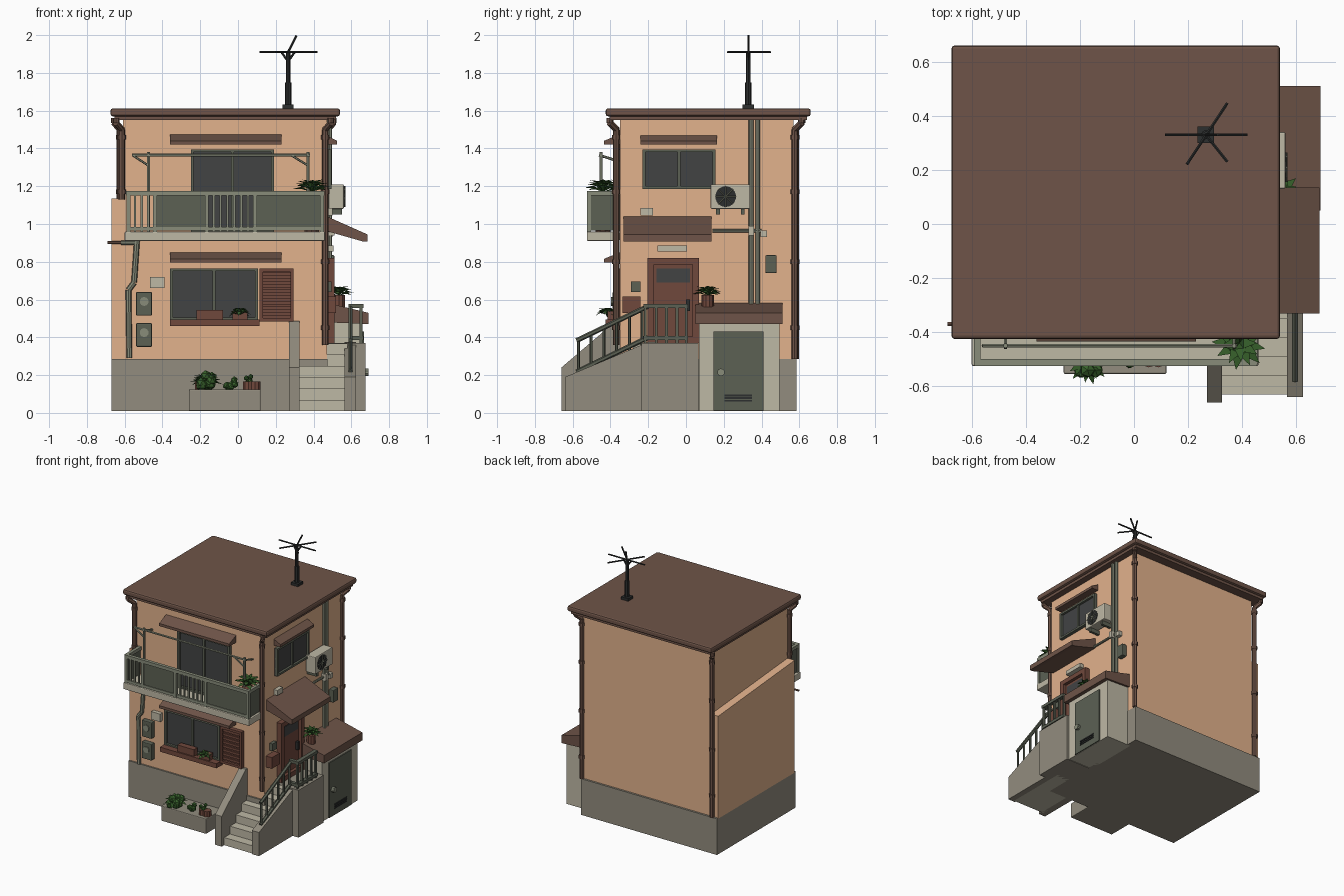
import bpy, bmesh, math, random
from mathutils import Vector, Matrix

if "Cube" in bpy.data.objects:
    bpy.data.objects.remove(bpy.data.objects["Cube"])
random.seed(4)

def material(name, r, g, b):
    m = bpy.data.materials.new(name)
    lin = [((c / 255 + 0.055) / 1.055) ** 2.4 for c in (r, g, b)]
    m.diffuse_color = (*lin, 1)
    m.use_nodes = True
    m.node_tree.nodes["Principled BSDF"].inputs["Base Color"].default_value = m.diffuse_color
    return m

WALL = material("peach plaster", 226, 178, 140)
BASE = material("grey concrete", 146, 140, 126)
PALE = material("pale concrete", 190, 184, 165)
ROOF = material("roof brown", 110, 84, 72)
WOOD = material("wood brown", 112, 72, 60)
METAL = material("green grey metal", 92, 97, 84)
PIPE = material("pale green grey", 136, 140, 122)
GLASS = material("dark glass", 66, 67, 68)
LEAF = material("leaf green", 56, 98, 44)
DARK = material("antenna black", 44, 46, 46)
FY, RX = -0.35, 0.47                      # front and right wall planes

def rod(bm, p, q, r, n=8):
    p, q = Vector(p), Vector(q)
    rot = (q - p).to_track_quat('Z', 'Y').to_matrix().to_4x4()
    bmesh.ops.create_cone(bm, cap_ends=True, segments=n, radius1=r, radius2=r, depth=(q - p).length,
                          matrix=Matrix.Translation((p + q) / 2) @ rot)

def prism(bm, axis, a0, a1, profile):
    # profile is (y,z) when extruded along x, (x,z) along y
    put = (lambda u, v: (a0, u, v)) if axis == 'x' else (lambda u, v: (u, a0, v))
    f = bm.faces.new([bm.verts.new(put(u, v)) for u, v in profile])
    ext = bmesh.ops.extrude_face_region(bm, geom=[f])
    d = Vector((a1 - a0, 0, 0)) if axis == 'x' else Vector((0, a1 - a0, 0))
    bmesh.ops.translate(bm, vec=d, verts=[g for g in ext['geom'] if isinstance(g, bmesh.types.BMVert)])

def part(name, mat, boxes=(), rods=(), prisms=(), bevel=0):
    bm = bmesh.new()
    for x0, x1, y0, y1, z0, z1 in boxes:
        m = Matrix.Translation(((x0 + x1) / 2, (y0 + y1) / 2, (z0 + z1) / 2))
        bmesh.ops.create_cube(bm, size=1, matrix=m @ Matrix.Diagonal((x1 - x0, y1 - y0, z1 - z0, 1)))
    for r in rods:
        rod(bm, *r)
    for p in prisms:
        prism(bm, *p)
    bmesh.ops.recalc_face_normals(bm, faces=bm.faces)
    return finish(name, mat, bm, bevel)

def finish(name, mat, bm, bevel=0):
    me = bpy.data.meshes.new(name)
    bm.to_mesh(me)
    bm.free()
    me.materials.append(mat)
    ob = bpy.data.objects.new(name, me)
    bpy.context.collection.objects.link(ob)
    if bevel:
        mod = ob.modifiers.new("bevel", 'BEVEL')
        mod.width, mod.segments = bevel, 2
    return ob

def on(face, a0, a1, d0, d1, z0, z1):
    # box on a wall: a runs along it, d sticks out of it
    return (a0, a1, FY - d1, FY - d0, z0, z1) if face == 'front' else (RX + d0, RX + d1, a0, a1, z0, z1)

def path(pts, r, n=8):
    return [(p, q, r, n) for p, q in zip(pts, pts[1:])]

def frame(face, a0, a1, z0, z1, w, d):
    return [on(face, a0, a1, 0, d, z1 - w, z1), on(face, a0, a1, 0, d, z0, z0 + w),
            on(face, a0, a0 + w, 0, d, z0, z1), on(face, a1 - w, a1, 0, d, z0, z1)]

def window(name, face, a0, a1, z0, z1):
    mid = (a0 + a1) / 2
    part(name + "_glass", GLASS, [on(face, a0, a1, 0, 0.008, z0, z1)])
    part(name + "_frame", METAL, frame(face, a0, a1, z0, z1, 0.015, 0.025) +
         [on(face, mid - 0.008, mid + 0.008, 0, 0.02, z0, z1)])

def plant(name, x, y, z, r, n=16, droop=0.4):
    bm = bmesh.new()
    for i in range(n):
        a, tilt = i * 2.4, 0.25 + 1.0 * (i / n)
        d, s = Vector((math.cos(a), math.sin(a), 0)), Vector((-math.sin(a), math.cos(a), 0))
        c = Vector((x, y, z))
        m = c + r * 0.6 * (d * math.sin(tilt) + Vector((0, 0, math.cos(tilt))))
        t = m + r * 0.5 * (d + Vector((0, 0, 0.3 - droop * tilt)))
        v = [bm.verts.new(p) for p in (c, m - s * r * 0.2, t, m + s * r * 0.2, m - Vector((0, 0, r * 0.12)))]
        for f in ((0, 1, 4), (1, 2, 4), (2, 3, 4), (3, 0, 4), (0, 3, 1), (1, 3, 2)):
            bm.faces.new([v[k] for k in f])
    bmesh.ops.recalc_face_normals(bm, faces=bm.faces)
    return finish(name, LEAF, bm)

def bush(name, x, y, z, r, n):
    bm = bmesh.new()
    for i in range(n):
        off = Vector([random.uniform(-r, r) * 0.6 for _ in 'xyz'])
        bmesh.ops.create_icosphere(bm, subdivisions=1, radius=r * 0.5, matrix=Matrix.Translation(Vector((x, y, z)) + off))
    return finish(name, LEAF, bm)

# main body
part("foundation", BASE, [(-0.67, 0.475, FY - 0.012, 0.585, 0.01, 0.285)])
part("house_walls", WALL, [(-0.61, RX, FY, 0.57, 0.28, 1.57)])
part("left_thick_wall", WALL, prisms=[('x', -0.67, -0.6, [(FY, 0.28), (0.57, 0.28), (0.57, 1.06), (FY, 1.135)])])
part("roof", ROOF, [(-0.675, 0.54, -0.425, 0.66, 1.57, 1.612)], bevel=0.012)
part("roof_underside", ROOF, [(-0.655, 0.52, -0.405, 0.64, 1.55, 1.58)])

# brown downpipes on four corners, with elbows under the roof
for nm, x, y, sx, sy, z in (("front_left", -0.615, -0.365, -1, -1, 1.13), ("front_right", 0.462, -0.37, 1, -1, 0.36),
                            ("back_right", 0.475, 0.575, 1, 1, 0.285), ("back_left", -0.625, 0.58, -1, 1, 0.285)):
    rods = path([(x + sx * .03, y + sy * .035, 1.56), (x + sx * .03, y + sy * .035, 1.535), (x, y, 1.5), (x, y, z)], 0.017)
    rods += [((x, y, k - 0.012), (x, y, k + 0.012), 0.022, 8) for k in (1.46, 1.17, 0.8, 0.45) if k > z]
    part(nm + "_downpipe", ROOF, rods=rods)

# windows, hoods, shutter and sill
window("balcony_window", 'front', -0.25, 0.19, 0.96, 1.395)
window("lower_window", 'front', -0.36, 0.105, 0.49, 0.765)
window("side_window", 'right', -0.23, 0.155, 1.185, 1.395)
for nm, z in (("upper", 1.42), ("lower", 0.795)):
    part(nm + "_front_hood", ROOF, prisms=[('x', -0.36, 0.23, [(FY, z), (FY - .085, z), (FY - .085, z + .02), (FY, z + .055)])])
part("side_hood", ROOF, prisms=[('y', -0.24, 0.165, [(RX, 1.42), (RX + .055, 1.42), (RX + .055, 1.44), (RX, 1.468)])])
part("shutter", WOOD, [on('front', 0.125, 0.285, 0, 0.012, 0.49, 0.76)] + frame('front', 0.115, 0.295, 0.485, 0.765, 0.018, 0.03) +
     [on('front', 0.125, 0.285, 0, 0.022, 0.515 + i * 0.03, 0.533 + i * 0.03) for i in range(8)])
part("window_sill_box", WOOD, [on('front', -0.36, 0.115, 0, 0.075, 0.46, 0.495)])
part("sill_pots", WOOD, [on('front', -0.22, -0.08, 0.02, 0.065, 0.49, 0.545), on('front', -0.03, 0.05, 0.02, 0.065, 0.49, 0.54)])
plant("sill_plant", 0.01, -0.42, 0.52, 0.06, 18, 1.0)

# balcony: slab, posts, rails, panels and bars
part("balcony_slab", PALE, [(-0.6, 0.46, -0.525, FY, 0.91, 0.96)], bevel=0.006)
rails = [(-0.59, 0.455, -0.525, -0.5, 1.15, 1.175), (-0.59, 0.455, -0.52, -0.505, 0.965, 0.985)]
rails += [(x - 0.01, x + 0.01, -0.523, -0.502, 0.95, 1.16) for x in (-0.58, -0.44, -0.165, 0.09, 0.445)]
rails += [(x - 0.006, x + 0.006, -0.518, -0.506, 0.96, 1.16)
          for x in [-0.58 + 0.035 * i for i in range(1, 4)] + [-0.165 + 0.0364 * i for i in range(1, 7)]]
for x in (-0.58, 0.445):
    rails += [(x - 0.012, x + 0.012, -0.52, FY, 1.15, 1.175)]
part("balcony_railing", PIPE, rails)
part("balcony_panels", METAL, [(-0.44, -0.165, -0.515, -0.508, 0.985, 1.15), (0.09, 0.445, -0.515, -0.508, 0.985, 1.15),
     (0.441, 0.449, -0.515, FY, 0.965, 1.15), (-0.584, -0.576, -0.515, FY, 0.965, 1.15)])
part("laundry_pole", PIPE, rods=[((-0.56, -0.45, 1.365), (0.38, -0.45, 1.365), 0.008, 6)] +
     [((x, -0.45, 0.96), (x, -0.45, 1.38), 0.009, 6) for x in (-0.475, 0.37)] +
     [((x, FY, 1.33), (x, -0.46, 1.365), 0.007, 6) for x in (-0.475, 0.37)] +
     [((-0.56, -0.45, 1.365), (-0.475, -0.45, 1.31), 0.006, 6), ((0.28, -0.45, 1.365), (0.37, -0.45, 1.31), 0.006, 6)])
part("balcony_pot", WOOD, rods=[((0.39, -0.44, 0.96), (0.39, -0.44, 1.16), 0.04, 10)])
plant("balcony_plant", 0.39, -0.44, 1.17, 0.1, 20, 0.5)

# stairs, side walls and landing
part("steps", PALE, [(0.31, 0.58, -0.63 + i * 0.07, -0.15, 0.01 if i == 0 else 0.0 + i * 0.06, 0.068 + i * 0.06) for i in range(6)])
part("left_stair_wall", BASE, prisms=[('x', 0.27, 0.325, [(-0.66, 0.01), (-0.66, 0.24), (-0.37, 0.487), (FY, 0.487), (FY, 0.01)])])
part("right_stair_wall", BASE, prisms=[('x', 0.565, 0.625, [(-0.64, 0.01), (-0.64, 0.19), (-0.2, 0.375), (-0.15, 0.375), (-0.15, 0.01)])])
part("landing", BASE, [(0.46, 0.675, -0.235, 0.065, 0.01, 0.37)])
slope = lambda y, z: z + (y + 0.2) * 0.48
ys = [-0.57 + i * 0.0675 for i in range(6)]
part("stair_railing", METAL, rods=[((0.595, y, slope(y, 0.36)), (0.595, y, slope(y, 0.565)), 0.008, 6) for y in ys] +
     [((0.595, -0.58, slope(-0.58, z)), (0.595, -0.2, slope(-0.2, z)), 0.013, 6) for z in (0.565, 0.4)])
part("landing_railing", METAL, [(0.635, 0.665, -0.225, 0.01, z, z + 0.022) for z in (0.385, 0.555)] +
     [(0.585, 0.665, -0.225, -0.2, z, z + 0.022) for z in (0.385, 0.555)] +
     [(0.643, 0.658, y, y + 0.014, 0.37, 0.56) for y in (-0.222, -0.165, -0.11, -0.055, -0.005)])

# entrance door with canopy, lamp, intercom and mailbox
part("door_frame", WOOD, frame('right', -0.205, 0.07, 0.37, 0.82, 0.035, 0.04))
part("door", WOOD, [on('right', -0.19, 0.055, 0, 0.015, 0.37, 0.8)])
part("door_window", GLASS, [on('right', -0.155, 0.02, 0.012, 0.02, 0.69, 0.765)])
part("door_knob", DARK, [on('right', 0.0, 0.02, 0.012, 0.035, 0.54, 0.6)])
part("door_canopy", ROOF, prisms=[('y', -0.33, 0.135, [(RX - .01, 1.045), (0.685, 0.945), (0.685, 0.908), (0.66, 0.908), (RX - .01, 0.965)])])
part("door_lamp", PALE, [on('right', -0.15, 0.005, 0, 0.035, 0.855, 0.885)])
part("intercom", METAL, [on('right', -0.29, -0.24, 0, 0.025, 0.64, 0.695)])
part("mailbox", WOOD, [on('right', -0.335, -0.24, 0, 0.05, 0.53, 0.615)])
part("side_vent", PALE, [on('right', -0.24, -0.175, 0, 0.03, 1.045, 1.085)])

# storage shed with its door
part("shed_body", PALE, [(0.45, 0.66, 0.07, 0.495, 0.01, 0.5)])
part("shed_roof", ROOF, prisms=[('y', 0.05, 0.51, [(RX - .01, 0.585), (0.69, 0.53), (0.69, 0.47), (RX - .01, 0.48)])])
part("shed_door", METAL, [(0.65, 0.668, 0.145, 0.41, 0.012, 0.43)])
part("shed_door_vent", DARK, [(0.66, 0.673, 0.205, 0.35, 0.06 + i * 0.014, 0.069 + i * 0.014) for i in range(3)])
part("shed_door_knob", PIPE, rods=[((0.66, 0.185, 0.215), (0.69, 0.185, 0.215), 0.02, 10)])
part("shed_pot", WOOD, rods=[((0.535, 0.115, 0.55), (0.535, 0.115, 0.625), 0.032, 10)])
plant("shed_plant", 0.535, 0.115, 0.62, 0.08, 18, 0.6)

# air conditioner
part("aircon_body", PALE, [on('right', 0.13, 0.34, 0.01, 0.09, 1.08, 1.21)], bevel=0.006)
part("aircon_fan", DARK, rods=[((0.55, 0.21, 1.145), (0.563, 0.21, 1.145), 0.055, 18)])
part("aircon_grille", PIPE, rods=[((0.565, 0.21 - .055 * math.cos(a), 1.145 - .055 * math.sin(a)),
     (0.565, 0.21 + .055 * math.cos(a), 1.145 + .055 * math.sin(a)), 0.003, 4) for a in (0, 0.785, 1.571, 2.356)])
part("aircon_brackets", METAL, [on('right', y, y + 0.02, 0, 0.08, 1.05, 1.08) for y in (0.16, 0.29)])

# utility pipes and boxes on the right wall
part("side_pipes", PIPE, rods=path([(RX + .015, 0.345, 0.55), (RX + .015, 0.345, 1.55)], 0.013) +
     path([(RX + .012, 0.38, 0.55), (RX + .012, 0.38, 1.55)], 0.013) +
     path([(RX + .015, 0.14, 0.965), (RX + .015, 0.4, 0.965)], 0.009))
part("side_junction_boxes", PALE, [on('right', 0.395, 0.43, 0, 0.03, 0.93, 0.965), on('right', 0.33, 0.36, 0, 0.04, 0.94, 0.99)])
part("side_meter", METAL, [on('right', 0.42, 0.48, 0, 0.04, 0.74, 0.835)], bevel=0.006)

# front pipe, meters and vent
part("front_pipe", PIPE, rods=path([(-0.535, -0.37, 0.91), (-0.55, -0.37, 0.69), (-0.58, -0.37, 0.65), (-0.575, -0.37, 0.29)], 0.015) +
     path([(-0.62, -0.37, 0.9), (-0.53, -0.37, 0.9)], 0.012))
part("front_pipe_spout", ROOF, rods=[((-0.69, -0.37, 0.902), (-0.61, -0.37, 0.902), 0.008, 6)])
part("front_meters", METAL, [on('front', -0.54, -0.455, 0, 0.04, z, z + 0.125) for z in (0.35, 0.515)], bevel=0.006)
part("front_meter_dials", PIPE, rods=[((-0.497, -0.38, z), (-0.497, -0.397, z), 0.024, 10) for z in (0.425, 0.59)])
part("front_vent", PALE, [on('front', -0.465, -0.39, 0, 0.03, 0.66, 0.72)])

# planter in front
part("planter", BASE, [(-0.26, 0.12, -0.555, FY, 0.01, 0.125)], bevel=0.006)
part("planter_pots", WOOD, rods=[((x, -0.5, 0.1), (x, -0.5, 0.165), 0.03, 10) for x in (-0.2, 0.055, 0.09)])
plant("planter_plant", -0.17, -0.505, 0.15, 0.085, 24, 0.7)
bush("planter_bush_left", -0.17, -0.51, 0.165, 0.06, 12)
bush("planter_bush_middle", -0.04, -0.5, 0.155, 0.04, 8)
bush("planter_bush_right", 0.06, -0.5, 0.175, 0.03, 6)

# roof antenna
ax, ay, az = 0.265, 0.33, 1.91
part("antenna", DARK, [(ax - .03, ax + .03, ay - .03, ay + .03, 1.61, 1.632)], [
    ((ax, ay, 1.62), (ax, ay, 1.75), 0.017, 8), ((ax, ay, 1.74), (ax, ay, az), 0.012, 8),
    ((0.115, ay, az), (0.42, ay, az), 0.006, 6), ((0.195, 0.22, az), (0.345, 0.447, az), 0.006, 6),
    ((ax, ay, az), (0.345, 0.23, az), 0.006, 6), ((ax, ay, az), (0.31, ay, 1.998), 0.006, 6),
    ((ax, ay, 1.86), (ax - .035, ay, az), 0.006, 6), ((ax, ay, 1.86), (ax + .035, ay, az), 0.006, 6)])
